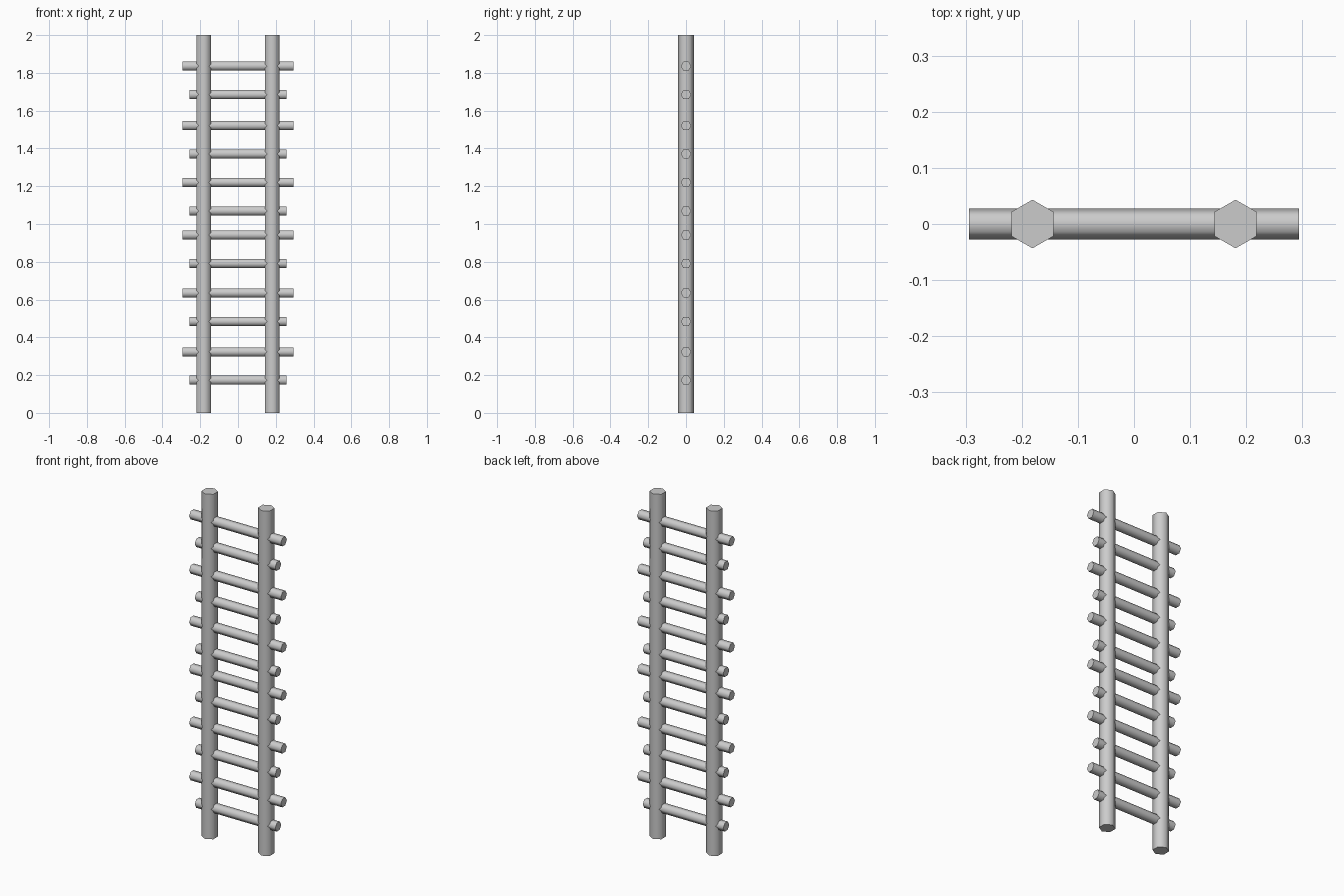
import bpy
from math import pi, radians

if "Cube" in bpy.data.objects:
    bpy.data.objects.remove(bpy.data.objects["Cube"])

RAIL_X, RAIL_R, HEIGHT = 0.181, 0.0433, 2.0
RUNG_R = 0.0277
LONG, SHORT = 0.588, 0.516


def hex_bar(name, radius, length, location, rotation=(0, 0, 0)):
    """Six-sided bar with softly shaded sides and crisp flat ends."""
    bpy.ops.mesh.primitive_cylinder_add(vertices=6, radius=radius, depth=length,
                                        location=location, rotation=rotation)
    bar = bpy.context.object
    bar.name = name
    bpy.ops.object.shade_smooth_by_angle(angle=radians(70))
    return bar


# Upright rails, hexagon corners facing front and back
for side, x in (("left", -RAIL_X), ("right", RAIL_X)):
    hex_bar(f"{side}_rail", RAIL_R, HEIGHT, (x, 0, HEIGHT / 2))

# Rungs, alternating short and long, passing through both rails
rung_heights = [0.173, 0.323, 0.484, 0.635, 0.791, 0.942,
                1.069, 1.22, 1.371, 1.521, 1.685, 1.836]
for i, z in enumerate(rung_heights):
    length = LONG if i % 2 else SHORT
    hex_bar(f"rung_{i + 1}", RUNG_R, length, (0, 0, z), (0, pi / 2, 0))
